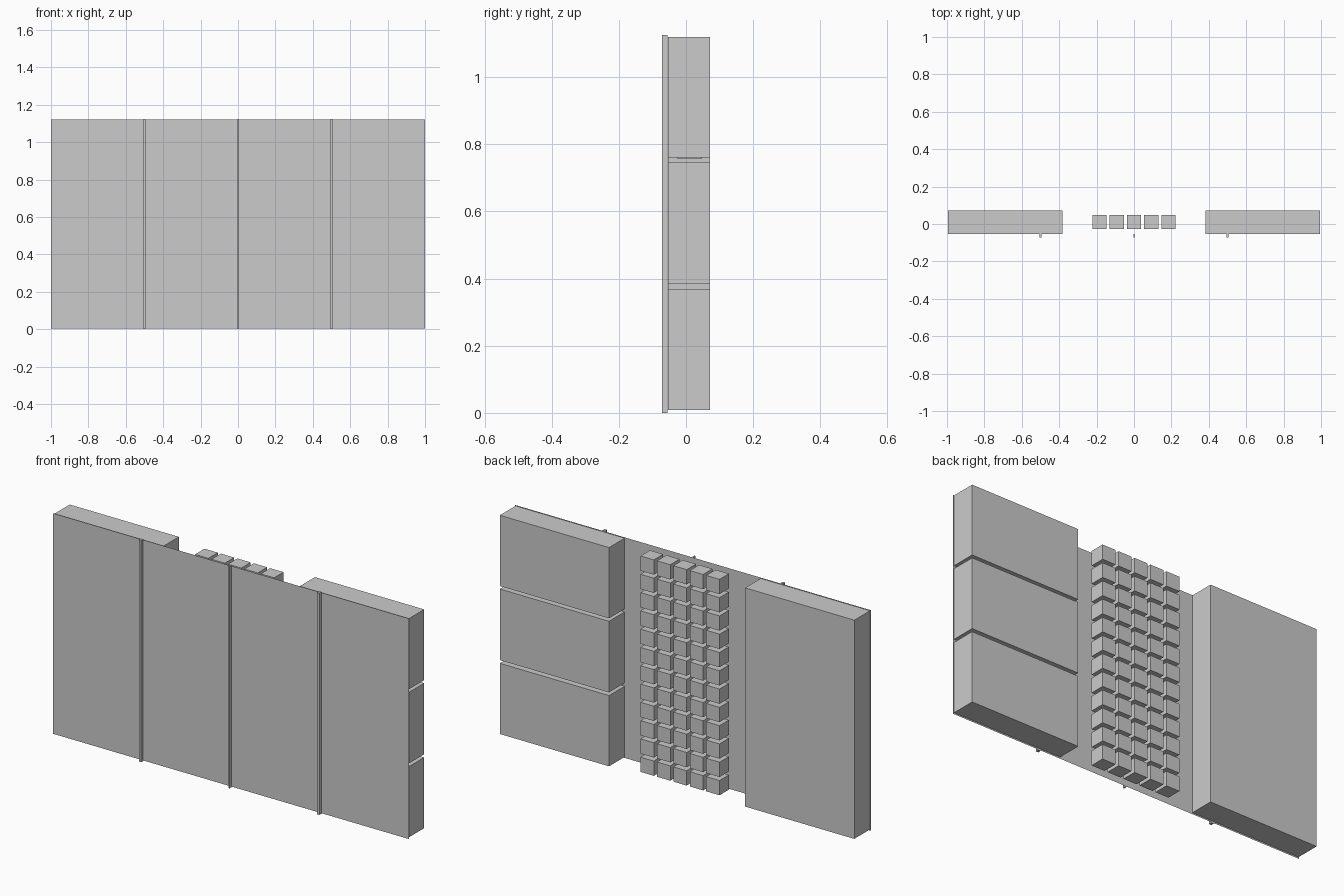
import bpy, bmesh
from mathutils import Matrix, Vector

if "Cube" in bpy.data.objects:
    bpy.data.objects.remove(bpy.data.objects["Cube"])


def box(bm, x, y, z):
    """Add a box spanning the given (min, max) ranges."""
    size = Vector((x[1] - x[0], y[1] - y[0], z[1] - z[0]))
    mid = Vector((sum(x) / 2, sum(y) / 2, sum(z) / 2))
    bmesh.ops.create_cube(bm, size=1, matrix=Matrix.Translation(mid) @ Matrix.Diagonal(size.to_4d()))


def build(name, fill):
    bm = bmesh.new()
    fill(bm)
    mesh = bpy.data.meshes.new(name)
    bm.to_mesh(mesh)
    bm.free()
    obj = bpy.data.objects.new(name, mesh)
    bpy.context.collection.objects.link(obj)


def panel(bm):
    # zero-thickness sheet across the whole front
    y = -0.0555
    bm.faces.new([bm.verts.new(p) for p in
                  ((-1, y, 0.003), (1, y, 0.003), (1, y, 1.122), (-1, y, 1.122))])


def compartments(bm):
    for k in range(12):
        for i in range(5):
            x, z = (i - 2) * 0.0922, 0.5625 + (k - 5.5) * 0.0928
            box(bm, (x - 0.0375, x + 0.0375), (-0.027, 0.048), (z - 0.0375, z + 0.0375))


DEPTH = (-0.0535, 0.0714)

# front sheet and its vertical trim strips
build("front_panel", panel)
for name, x, half in (("left_strip", -0.5, 0.0065), ("centre_strip", 0, 0.003), ("right_strip", 0.5, 0.0065)):
    build(name, lambda bm: box(bm, (x - half, x + half), (-0.0714, -0.0545), (0, 1.125)))

# tall single bay on the left, three stacked bays on the right
build("tall_bay", lambda bm: box(bm, (-0.995, -0.382), DEPTH, (0.009, 1.119)))
for n, z in enumerate(((0.009, 0.368), (0.384, 0.745), (0.76, 1.119))):
    build(f"stacked_bay_{n + 1}", lambda bm: box(bm, (0.382, 0.995), DEPTH, z))

# grid of small cubes in the middle
build("small_compartments", compartments)
